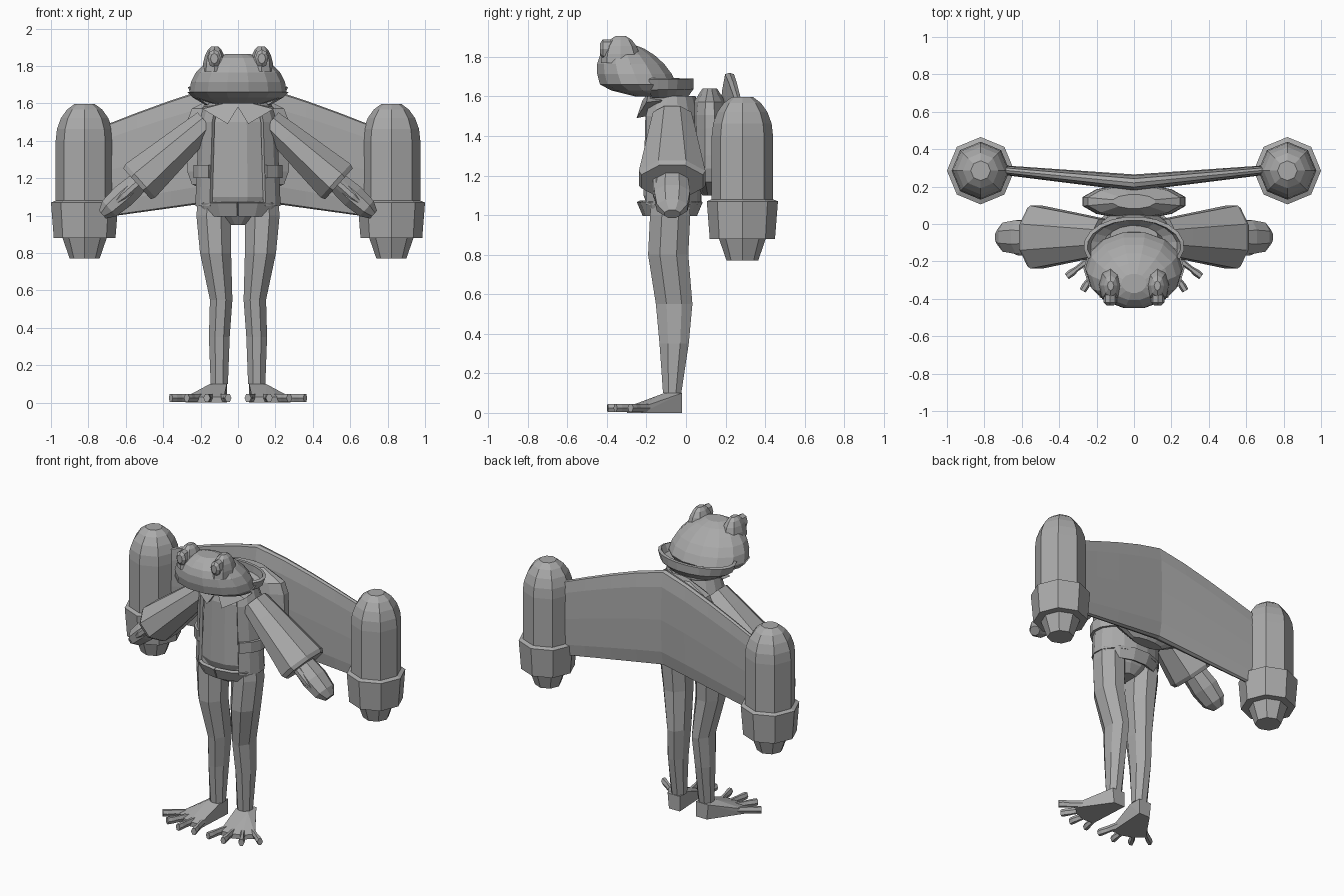
import bpy, bmesh
from math import sin, cos, radians
from mathutils import Vector

cube = bpy.data.objects.get("Cube")
if cube:
    bpy.data.objects.remove(cube)

grey = bpy.data.materials.new("plain_grey")
grey.use_nodes = True
tone = (.4, .4, .4, 1)
grey.diffuse_color = tone
grey.node_tree.nodes["Principled BSDF"].inputs["Base Color"].default_value = tone

X, Y, Z = Vector((1, 0, 0)), Vector((0, 1, 0)), Vector((0, 0, 1))


def finish(name, bm):
    bmesh.ops.recalc_face_normals(bm, faces=bm.faces)
    mesh = bpy.data.meshes.new(name)
    bm.to_mesh(mesh)
    bm.free()
    mesh.materials.append(grey)
    ob = bpy.data.objects.new(name, mesh)
    bpy.context.collection.objects.link(ob)
    return ob


def arc(centre, width, depth, u=X, v=Y, n=8, start=0, sweep=360):
    """Points of an ellipse, or of an open arc when the sweep is partial."""
    steps = n if sweep == 360 else n - 1
    angles = [radians(start + sweep * i / steps) for i in range(n)]
    return [Vector(centre) + u * width * cos(a) + v * depth * sin(a) for a in angles]


def loft(name, rings, side=1, closed=True):
    """Skin a row of rings; closed rings also get end caps."""
    bm = bmesh.new()
    rows = [[bm.verts.new((p.x * side, p.y, p.z)) for p in ring] for ring in rings]
    count = len(rows[0])
    for low, high in zip(rows, rows[1:]):
        for i in range(count if closed else count - 1):
            j = (i + 1) % count
            bm.faces.new((low[i], low[j], high[j], high[i]))
    if closed:
        bm.faces.new(rows[0])
        bm.faces.new(rows[-1])
    return finish(name, bm)


def limb(name, stops, side=1, **shape):
    """Tube through stops of (centre, width, depth)."""
    return loft(name, [arc(*stop, **shape) for stop in stops], side)


def dome(name, base, width, depth, height, side=1, lean=0, skirt=0, top=75, n=8, rows=5):
    """Rounded cap that can lean forward and have a straight skirt below."""
    base = Vector(base)
    stops = [(base - Z * skirt, width, depth)] if skirt else []
    for i in range(rows):
        a = radians(top * i / (rows - 1))
        centre = base + Z * height * sin(a) - Y * lean * sin(a)
        stops.append((centre, width * cos(a), depth * cos(a)))
    return limb(name, stops, side, n=n)


def wrap(name, y, levels, opening, thickness=.02):
    """Cloth band around the body, open by some degrees at the front."""
    rings = [arc((0, y, z), w, d, n=14, start=opening / 2 - 90, sweep=359 - opening)
             for z, w, d in levels]
    ob = loft(name, rings, closed=False)
    cloth = ob.modifiers.new("thickness", 'SOLIDIFY')
    cloth.thickness = thickness
    cloth.offset = 0


def hull(name, points, side):
    bm = bmesh.new()
    for x, y, z in points:
        bm.verts.new((x * side, y, z))
    bmesh.ops.convex_hull(bm, input=bm.verts)
    bmesh.ops.delete(bm, geom=[v for v in bm.verts if not v.link_faces], context='VERTS')
    finish(name, bm)


# Torso and clothing
middle = -.08
limb("torso", [((0, middle, z), w, d) for z, w, d in (
    (.95, .06, .06), (1, .15, .1), (1.1, .2, .14), (1.5, .18, .13), (1.6, .13, .1))],
    n=12, start=15)
wrap("vest", middle, [(1.05, .22, .15), (1.5, .2, .15), (1.6, .17, .12)], 80)
wrap("waist_band", middle, [(1.2, .23, .16), (1.27, .23, .16)], 80)
wrap("hip_belt", middle, [(1, .19, .13), (1.07, .22, .16)], 0)
wrap("raised_collar", -.12, [(1.6, .17, .12), (1.64, .24, .15), (1.69, .26, .15)], 130)

# Head
mouth = (0, -.24, 1.66)
limb("jaw", [((0, -.15, 1.6), .14, .11), ((0, -.22, 1.63), .24, .16), (mouth, .27, .2)], n=14)
dome("skull", mouth, .26, .2, .21, lean=.08, n=14, rows=6)

# Backpack
levels = [i / 4 for i in range(-4, 5)]
limb("backpack", [((0, .12, 1.37 + .27 * t), .26 * fill, .085 * fill)
                  for t in levels for fill in [(1.2 - abs(t) ** 5) ** .5]], n=12, start=15)

# Arched wing, thinner and lower towards the pods
span = .72
sections = []
for t in levels:
    out = abs(t)
    low, high = 1.09 - .1 * out, 1.72 - .24 * out ** 1.2
    thick = .045 - .02 * out
    ring = arc((0, 0, 0), 1, 1, n=12)
    sections.append([Vector((span * t, .22 + .07 * out + thick * p.x,
                             (low + high) / 2 + (high - low) / 2 * p.y * (1.5 - p.y * p.y / 2)))
                     for p in ring])
loft("wing", sections)

for s, tag in ((1, "left_"), (-1, "right_")):
    # Eyes on the crown
    dome(tag + "eyelid", (.125, -.33, 1.77), .065, .1, .14, s)
    limb(tag + "eyeball", [((.127, y, 1.84), r, r * 1.4)
                           for y, r in ((-.38, .035), (-.42, .035), (-.435, .02))], s, v=Z)

    # Pointed collar flap
    hull(tag + "collar_flap", [(0, -.22, 1.58), (.055, -.25, 1.49), (.055, -.2, 1.5),
                               (.19, -.2, 1.57), (.19, -.12, 1.58), (0, -.19, 1.62)], s)

    # Flared sleeve, mitten hand and thumb along one slanted axis
    shoulder, wrist = Vector((.17, -.07, 1.5)), Vector((.54, -.07, 1.17))
    arm = wrist - shoulder
    across = arm.cross(Y).normalized()
    slant = dict(u=across, start=22.5)
    limb(tag + "sleeve", [(shoulder + arm * t, r, r * 1.4) for t, r in (
        (0, .075), (.25, .09), (.95, .13), (1, .12))], s, **slant)
    limb(tag + "hand", [(shoulder + arm * t, r, r * 1.4) for t, r in (
        (.95, .06), (1.2, .07), (1.4, .06), (1.5, .03))], s, **slant)
    limb(tag + "thumb", [(shoulder + arm * t - Y * .07, r, r) for t, r in (
        (1, .03), (1.2, .03), (1.3, .015))], s, **slant)

    # Leg with knee and calf
    limb(tag + "leg", [((.12, middle, 1.12), .1, .1), ((.13, middle, 1), .1, .11),
                       ((.12, -.09, .8), .09, .11), ((.09, -.06, .55), .065, .1),
                       ((.1, -.06, .35), .06, .08), ((.1, -.07, .1), .05, .05)],
         s, start=22.5)

    # Webbed foot with four toes fanned outwards
    heel = Vector((.12, -.1, .025))
    fan = [Vector((cos(a), sin(a), 0)) for a in (radians(-37 - 22 * i) for i in range(4))]
    sole = [(.06, -.02, 0), (.14, -.02, 0)]
    for d in fan:
        edge = heel + d * .2
        sole += [(edge.x, edge.y, 0), (edge.x, edge.y, .03)]
    ankle = [(x, y, .1) for x in (.06, .15) for y in (-.02, -.11)]
    hull(tag + "foot", sole + ankle, s)
    for i, d in enumerate(fan):
        limb(f"{tag}toe_{i + 1}", [(heel + d * t, r, .024) for t, r in (
            (.1, .02), (.23, .014), (.27, .02), (.3, .018))], s, u=d.cross(Z), v=Z, n=6)

    # Rocket pod with collar ring and nozzle
    px, py = .82, .285
    dome(tag + "pod", (px, py, 1.4), .155, .155, .21, s, skirt=.4, top=70)
    limb(tag + "pod_ring", [((px, py, z), r, r) for z, r in (
        (.88, .165), (1.07, .18), (1.08, .155))], s)
    limb(tag + "nozzle", [((px, py, z), r, r) for z, r in ((.77, .08), (.9, .125))], s)
